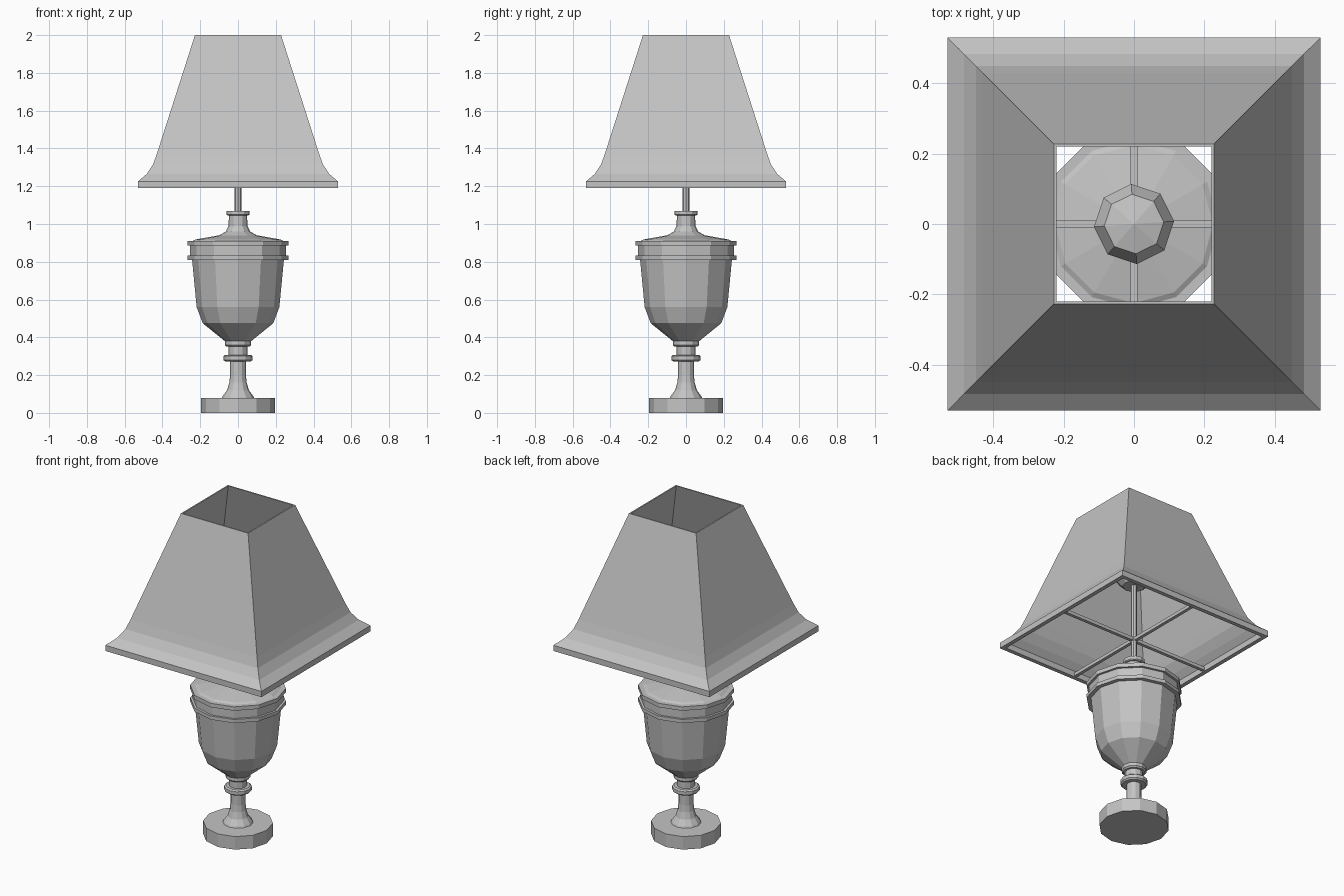
import bpy, bmesh, math

cube = bpy.data.objects.get("Cube")
if cube:
    bpy.data.objects.remove(cube, do_unlink=True)

grey = bpy.data.materials.new("plain_grey")
grey.use_nodes = True
COLOUR = (0.55, 0.55, 0.55, 1)
grey.diffuse_color = COLOUR
grey.node_tree.nodes["Principled BSDF"].inputs["Base Color"].default_value = COLOUR


def finish(name, bm):
    bmesh.ops.recalc_face_normals(bm, faces=bm.faces)
    mesh = bpy.data.meshes.new(name)
    bm.to_mesh(mesh)
    bm.free()
    mesh.materials.append(grey)
    obj = bpy.data.objects.new(name, mesh)
    bpy.context.collection.objects.link(obj)
    return obj


def lathe(name, profile, sides=12, turn=0.0, scale=1.0, closed=False):
    """Revolve (radius, height) points; closed joins the last ring to the first."""
    bm = bmesh.new()
    rings = []
    for r, z in profile:
        angles = [turn + 2 * math.pi * i / sides for i in range(sides)]
        rings.append([bm.verts.new((r * scale * math.cos(a), r * scale * math.sin(a), z))
                      for a in angles])
    pairs = list(zip(rings, rings[1:]))
    if closed:
        pairs.append((rings[-1], rings[0]))
    else:
        bm.faces.new(rings[0])
        bm.faces.new(rings[-1])
    for low, high in pairs:
        for i in range(sides):
            j = (i + 1) % sides
            bm.faces.new((low[i], low[j], high[j], high[i]))
    return finish(name, bm)


def bar(name, size, z):
    bm = bmesh.new()
    bmesh.ops.create_cube(bm, size=1)
    bmesh.ops.scale(bm, vec=size, verts=bm.verts)
    bmesh.ops.translate(bm, vec=(0, 0, z), verts=bm.verts)
    return finish(name, bm)


# Foot and flared column
lathe("base", [(0.195, 0), (0.195, 0.08)])
lathe("column", [(0.085, 0.08), (0.08, 0.09), (0.058, 0.12), (0.046, 0.16),
                 (0.042, 0.2), (0.042, 0.275)])
lathe("column_ring", [(0.068, 0.272), (0.077, 0.28), (0.077, 0.3), (0.068, 0.307)])
lathe("neck", [(0.05, 0.3), (0.05, 0.36)])
lathe("neck_collar", [(0.062, 0.352), (0.07, 0.36), (0.07, 0.383)])

# Urn body with two raised bands and a lid
lathe("urn", [(0.07, 0.38), (0.187, 0.475), (0.219, 0.56), (0.243, 0.81)])
lathe("lower_band", [(0.267, 0.81), (0.267, 0.832)])
lathe("urn_rim", [(0.253, 0.83), (0.253, 0.89)])
lathe("upper_band", [(0.267, 0.886), (0.267, 0.91)])
lathe("lid", [(0.24, 0.91), (0.225, 0.918), (0.1, 0.94), (0.065, 0.96),
              (0.05, 0.99), (0.048, 1.05)])
lathe("lid_collar", [(0.055, 1.045), (0.061, 1.05), (0.061, 1.07)])

# Stem and bulb
lathe("stem", [(0.018, 1.06), (0.018, 1.57)], sides=8)
lathe("bulb", [(0.065, 1.55), (0.114, 1.6), (0.085, 1.66), (0.001, 1.68)],
      sides=8, turn=math.radians(4))

# Hollow square shade with a flared hem
outer = [(0.53, 1.19), (0.53, 1.225), (0.483, 1.265), (0.45, 1.315), (0.43, 1.37),
         (0.228, 2.0)]
inner = [(0.22, 2.0), (0.421, 1.37), (0.441, 1.313), (0.474, 1.26), (0.505, 1.225),
         (0.505, 1.19)]
lathe("lampshade", outer + inner, sides=4, turn=math.pi / 4,
      scale=math.sqrt(2), closed=True)

# Crossed bars carrying the shade
for name, size in (("side_bar", (1.02, 0.02, 0.02)), ("depth_bar", (0.02, 1.02, 0.02))):
    bar(name, size, 1.205)
